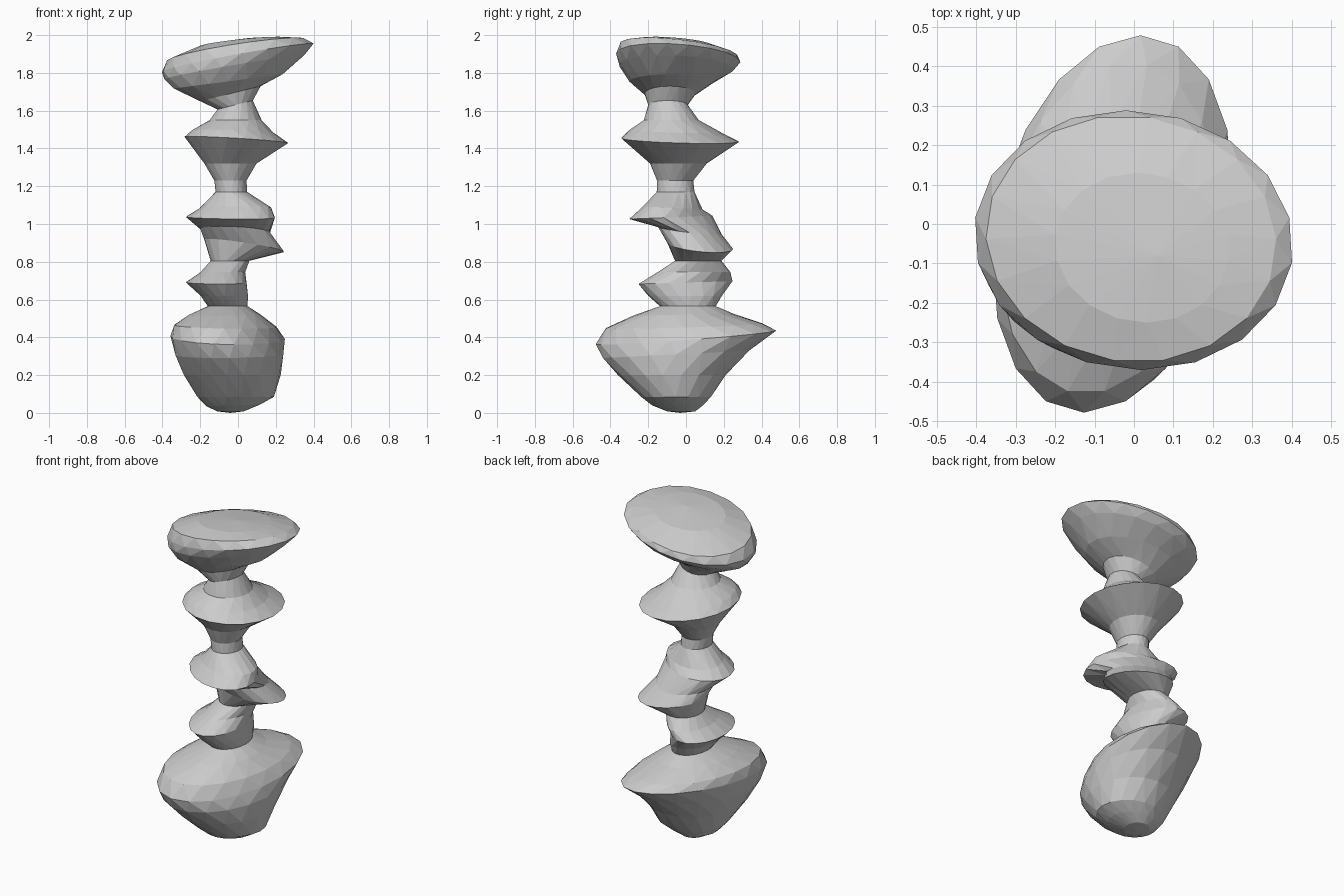
import bpy, bmesh, math

SEG = 18

# Each ring: x min, x max, y min, y max, centre z, slope in x, slope in y, shear of x by y
base = [
    (-.11, .03, -.10, .05, .008, 0, 0, 0),
    (-.17, .12, -.18, .09, .04, .03, 0, 0),
    (-.215, .19, -.24, .135, .085, 0, 0, .05),
    (-.285, .225, -.36, .21, .20, 0, 0, .10),
    (-.33, .24, -.445, .34, .31, 0, .05, .13),
    (-.35, .24, -.478, .478, .40, -.05, .075, .15),
    (-.335, .20, -.43, .41, .46, -.03, .03, .13),
    (-.26, .12, -.28, .25, .52, 0, .02, .05),
]
stem = [
    (-.16, .05, -.14, .16, .565, 0, 0, 0),
    (-.20, .055, -.20, .19, .62, 0, 0, 0),
    (-.275, .045, -.255, .25, .69, 0, .03, -.1),
    (-.20, .04, -.15, .235, .745, 0, 0, 0),
    (-.145, .06, -.06, .19, .805, 0, 0, 0),
    (-.18, .245, -.10, .25, .885, -.15, -.10, 0),
    (-.20, .17, -.15, .19, .965, -.06, -.12, -.1),
    (-.265, .185, -.30, .14, 1.035, 0, .04, -.35),
    (-.20, .17, -.23, .09, 1.085, 0, -.05, -.3),
    (-.12, .05, -.155, .045, 1.17, 0, 0, 0),
    (-.125, .045, -.155, .04, 1.23, 0, 0, 0),
    (-.18, .10, -.19, .11, 1.32, 0, 0, 0),
    (-.283, .266, -.345, .283, 1.445, -.06, -.03, 0),
    (-.245, .19, -.30, .19, 1.49, -.03, -.03, 0),
    (-.15, .125, -.225, .07, 1.55, 0, 0, 0),
]
top = [
    (-.11, .08, -.20, .01, 1.63, .25, 0, 0),
    (-.20, .12, -.22, .05, 1.69, .25, 0, 0),
    (-.345, .24, -.30, .15, 1.755, .13, 0, 0),
    (-.39, .35, -.355, .25, 1.83, .17, -.04, 0),
    (-.405, .403, -.37, .288, 1.88, .18, -.07, -.06),
    (-.375, .36, -.35, .275, 1.922, .15, -.11, -.06),
    (-.20, .24, -.25, .13, 1.965, .10, -.08, -.06),
]


def loft(name, rings):
    """Skin a stack of tilted elliptical rings with staggered triangles."""
    bm = bmesh.new()
    loops = []
    for k, (x0, x1, y0, y1, z, sx, sy, sh) in enumerate(rings):
        loop = []
        for i in range(SEG):
            a = 2 * math.pi * (i + .5 * (k % 2)) / SEG
            dx, dy = (x1 - x0) / 2 * math.cos(a), (y1 - y0) / 2 * math.sin(a)
            loop.append(bm.verts.new(((x0 + x1) / 2 + dx + sh * dy,
                                      (y0 + y1) / 2 + dy,
                                      z + sx * dx + sy * dy)))
        loops.append(loop)
    for k in range(len(loops) - 1):
        a, b = loops[k], loops[k + 1]
        for i in range(SEG):
            j = (i + 1) % SEG
            if k % 2 == 0:
                bm.faces.new((a[i], a[j], b[i]))
                bm.faces.new((a[j], b[j], b[i]))
            else:
                bm.faces.new((a[i], a[j], b[j]))
                bm.faces.new((a[i], b[j], b[i]))
    # Close both ends with shallow fans
    for loop, tip in ((loops[0], (-.04, -.03, 0)), (loops[-1], (.06, -.08, 1.985))):
        c = bm.verts.new(tip)
        for i in range(SEG):
            bm.faces.new((loop[i], loop[(i + 1) % SEG], c))
    bmesh.ops.recalc_face_normals(bm, faces=bm.faces)
    mesh = bpy.data.meshes.new(name)
    bm.to_mesh(mesh)
    bm.free()
    obj = bpy.data.objects.new(name, mesh)
    bpy.context.collection.objects.link(obj)
    return obj


# One continuous rock column: boulder base, pinched stem, tilted cap
loft("stacked_rock_column", base + stem + top)
